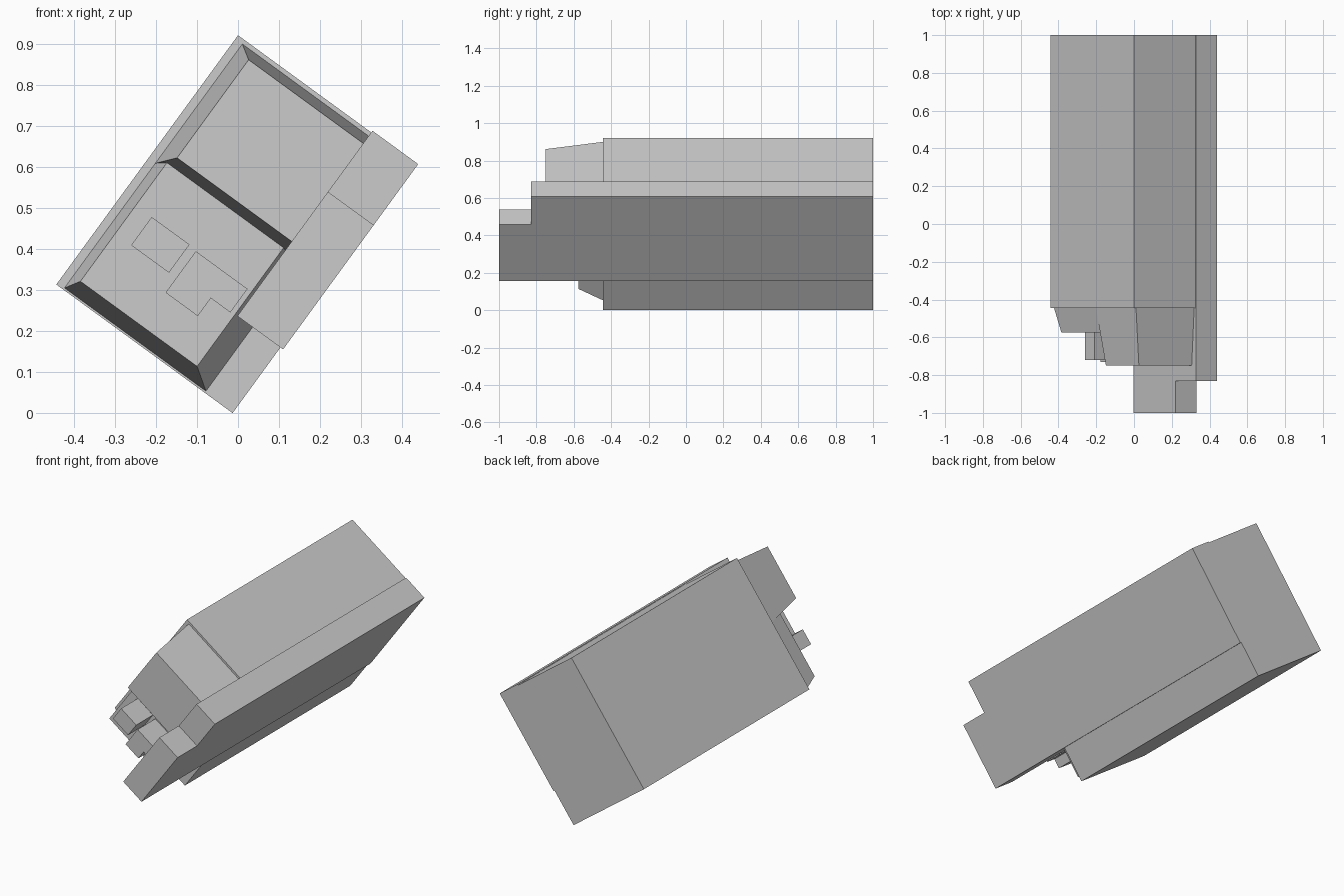
import bpy
from math import radians

if "Cube" in bpy.data.objects:
    bpy.data.objects.remove(bpy.data.objects["Cube"])

# The whole model is tilted about y; profiles use tilted axes:
# b = across the short side (local x), a = along the long side (local z)
TILT = radians(36.1)
CORNER = (-0.443, 0.0, 0.313)


def loft(name, front, y_front, back, y_back):
    """Solid between two matching (b, a) outlines."""
    n = len(front)
    verts = [(b, y_front, a) for b, a in front] + [(b, y_back, a) for b, a in back]
    faces = [list(range(n)), list(range(2 * n - 1, n - 1, -1))]
    faces += [[i, i + n, (i + 1) % n + n, (i + 1) % n] for i in range(n)]
    mesh = bpy.data.meshes.new(name)
    mesh.from_pydata(verts, [], faces)
    obj = bpy.data.objects.new(name, mesh)
    bpy.context.collection.objects.link(obj)
    obj.rotation_euler = (0, TILT, 0)
    obj.location = CORNER
    return obj


def rect(b0, b1, a0, a1):
    return [(b0, a0), (b1, a0), (b1, a1), (b0, a1)]


def prism(name, outline, y_front, y_back):
    return loft(name, outline, y_front, outline, y_back)


# Long main body
prism("main_body", rect(0, 0.532, 0, 0.752), -0.445, 1)

# Side rail, slightly proud of the body, with a shorter upper part
prism("side_rail_lower", rect(0.402, 0.540, 0.198, 0.573), -1, 1)
prism("side_rail_upper", rect(0.402, 0.540, 0.573, 0.757), -0.83, 1)

# Tapered front blocks
loft("front_block_upper", rect(0.056, 0.420, 0.423, 0.719), -0.75,
     rect(0.021, 0.450, 0.381, 0.741), -0.445)
loft("front_block_lower", rect(0.043, 0.395, 0.041, 0.420), -0.575,
     rect(0.021, 0.448, 0.005, 0.440), -0.445)

# Pegs on the lower block: one square, one L-shaped
prism("square_peg", rect(0.091, 0.205, 0.185, 0.270), -0.72, -0.56)
prism("stepped_peg", [(0.227, 0.141), (0.324, 0.141), (0.324, 0.195),
                      (0.383, 0.195), (0.383, 0.266), (0.227, 0.266)], -0.73, -0.56)
